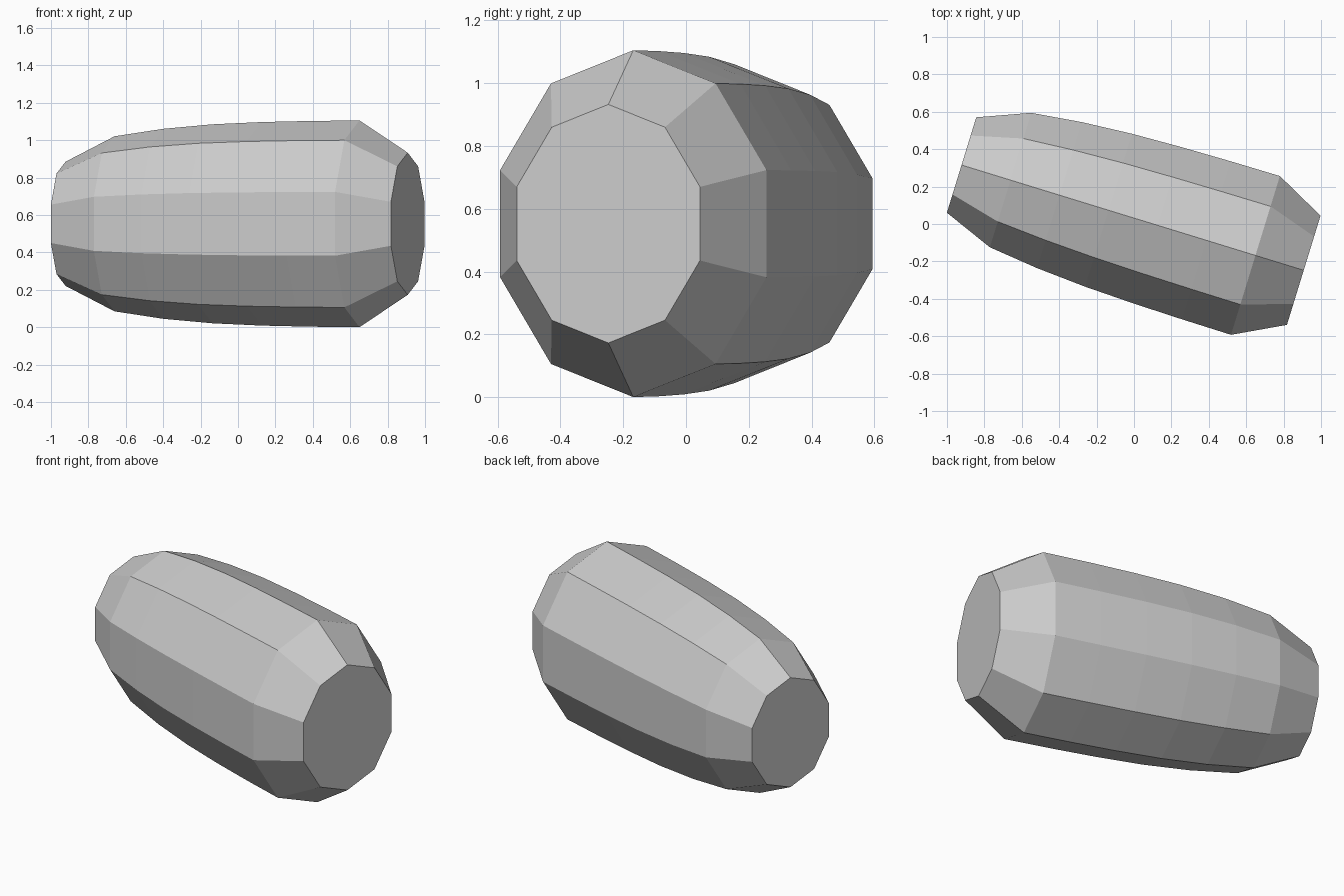
import bpy
import bmesh
from math import sin, cos, pi, radians
from mathutils import Matrix, Vector

cube = bpy.data.objects.get("Cube")
if cube:
    bpy.data.objects.remove(cube, do_unlink=True)

SIDES = 10
WIDTH_RATIO = 0.845   # the section is taller than it is wide
MID_HEIGHT = 0.5525

# Profile along the barrel axis: (position, half height)
profile = [
    (-0.974, 0.332), (-0.70, 0.468), (-0.426, 0.508), (-0.152, 0.532),
    (0.122, 0.544), (0.396, 0.550), (0.67, 0.5525), (0.94, 0.38),
]

grey = bpy.data.materials.new("stone grey")
grey.use_nodes = True
colour = (0.6, 0.6, 0.6, 1)
grey.diffuse_color = colour
grey.node_tree.nodes["Principled BSDF"].inputs["Base Color"].default_value = colour

# Ten-sided barrel, lofted ring by ring
bm = bmesh.new()
rings = []
for along, radius in profile:
    ring = []
    for k in range(SIDES):
        a = 2 * pi * k / SIDES
        ring.append(bm.verts.new((along, radius * WIDTH_RATIO * sin(a), radius * cos(a))))
    rings.append(ring)
for near, far in zip(rings, rings[1:]):
    for k in range(SIDES):
        j = (k + 1) % SIDES
        bm.faces.new((near[k], near[j], far[j], far[k]))

# Flat end caps
bm.faces.new(rings[0])
bm.faces.new(rings[-1])
bmesh.ops.recalc_face_normals(bm, faces=bm.faces[:])

# Turn the axis towards the front left
bm.transform(Matrix.Translation(Vector((0.009, 0.029, MID_HEIGHT)))
             @ Matrix.Rotation(radians(-17.1), 4, "Z"))

mesh = bpy.data.meshes.new("barrel_body")
bm.to_mesh(mesh)
bm.free()
mesh.materials.append(grey)
body = bpy.data.objects.new("barrel_body", mesh)
bpy.context.collection.objects.link(body)
